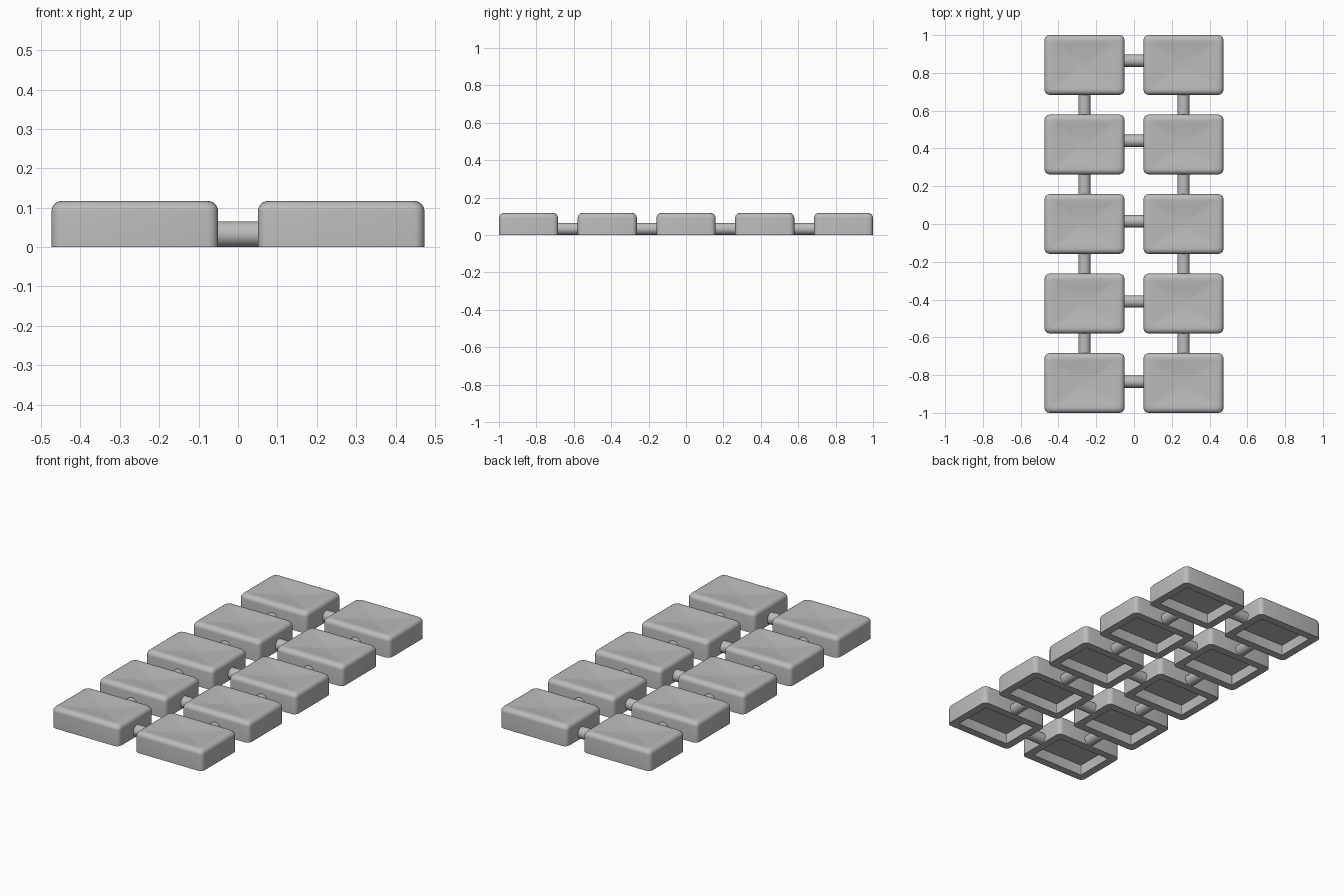
import bpy, bmesh, math

if "Cube" in bpy.data.objects:
    bpy.data.objects.remove(bpy.data.objects["Cube"], do_unlink=True)

KEY_X, KEY_Y, HEIGHT = 0.423, 0.316, 0.117
PITCH_X, PITCH_Y = 0.524, 0.421
EDGE, WALL, CAVITY, DISH = 0.026, 0.045, 0.06, 0.012
ROD_R = 0.0325

grey = bpy.data.materials.new("light grey plastic")
grey.use_nodes = True
colour = (0.5, 0.5, 0.5, 1)
grey.diffuse_color = colour
grey.node_tree.nodes["Principled BSDF"].inputs["Base Color"].default_value = colour


def rounded_rect(bm, inset, z, radius, scale=1):
    """Ring of vertices on a rounded rectangle."""
    hx, hy = KEY_X / 2 - inset, KEY_Y / 2 - inset
    ring = []
    for quarter, (sx, sy) in enumerate([(1, 1), (-1, 1), (-1, -1), (1, -1)]):
        for step in range(5):
            a = (quarter + step / 4) * math.pi / 2
            x = sx * (hx - radius) + radius * math.cos(a)
            y = sy * (hy - radius) + radius * math.sin(a)
            ring.append(bm.verts.new((x * scale, y * scale, z)))
    return ring


def finish(bm, name):
    bmesh.ops.recalc_face_normals(bm, faces=bm.faces)
    mesh = bpy.data.meshes.new(name)
    bm.to_mesh(mesh)
    bm.free()
    mesh.materials.append(grey)
    obj = bpy.data.objects.new(name, mesh)
    bpy.context.collection.objects.link(obj)
    bpy.ops.object.select_all(action="DESELECT")
    obj.select_set(True)
    bpy.context.view_layer.objects.active = obj
    bpy.ops.object.shade_smooth_by_angle(angle=math.radians(40))
    return obj


def make_key():
    """Hollow underside, straight walls, rounded rim and dished top."""
    bm = bmesh.new()
    rings = [rounded_rect(bm, WALL, CAVITY, 0.004),
             rounded_rect(bm, WALL, 0, 0.004),
             rounded_rect(bm, 0, 0, EDGE)]
    for i in range(7):
        a = i / 6 * math.pi / 2
        rings.append(rounded_rect(bm, EDGE * (1 - math.cos(a)),
                                  HEIGHT - EDGE * (1 - math.sin(a)), EDGE))
    for i in range(1, 10):
        s = 1 - i / 10
        rings.append(rounded_rect(bm, EDGE, HEIGHT - DISH * (1 - s * s) ** 1.5, EDGE, s))
    for lower, upper in zip(rings, rings[1:]):
        n = len(lower)
        for i in range(n):
            j = (i + 1) % n
            bm.faces.new((lower[i], lower[j], upper[j], upper[i]))
    bm.faces.new(rings[0])
    bm.faces.new(rings[-1])
    return finish(bm, "key")


def make_rod(name):
    """Short round link lying along x."""
    bm = bmesh.new()
    bmesh.ops.create_cone(bm, cap_ends=True, segments=32, radius1=ROD_R,
                          radius2=ROD_R, depth=0.13)
    rod = finish(bm, name)
    rod.rotation_euler = (0, math.pi / 2, 0)
    return rod


def place(source, name, x, y, z=0, turn=0):
    obj = source.copy()
    obj.name = name
    obj.location = (x, y, z)
    obj.rotation_euler.z = turn
    bpy.context.collection.objects.link(obj)


key, rod = make_key(), make_rod("link")
sides = {"left": PITCH_X / 2, "right": -PITCH_X / 2}
for row in range(5):
    y = (row - 2) * PITCH_Y
    for side, x in sides.items():
        place(key, f"{side}_key_{row + 1}", x, y)
        # Links between rows
        if row < 4:
            place(rod, f"{side}_row_link_{row + 1}", x, y + PITCH_Y / 2, ROD_R, math.pi / 2)
    # Link across the pair, slightly behind the key centre
    place(rod, f"cross_link_{row + 1}", 0, 0.015 + (row - 2) * 0.425, ROD_R)
for source in (key, rod):
    bpy.data.objects.remove(source, do_unlink=True)
